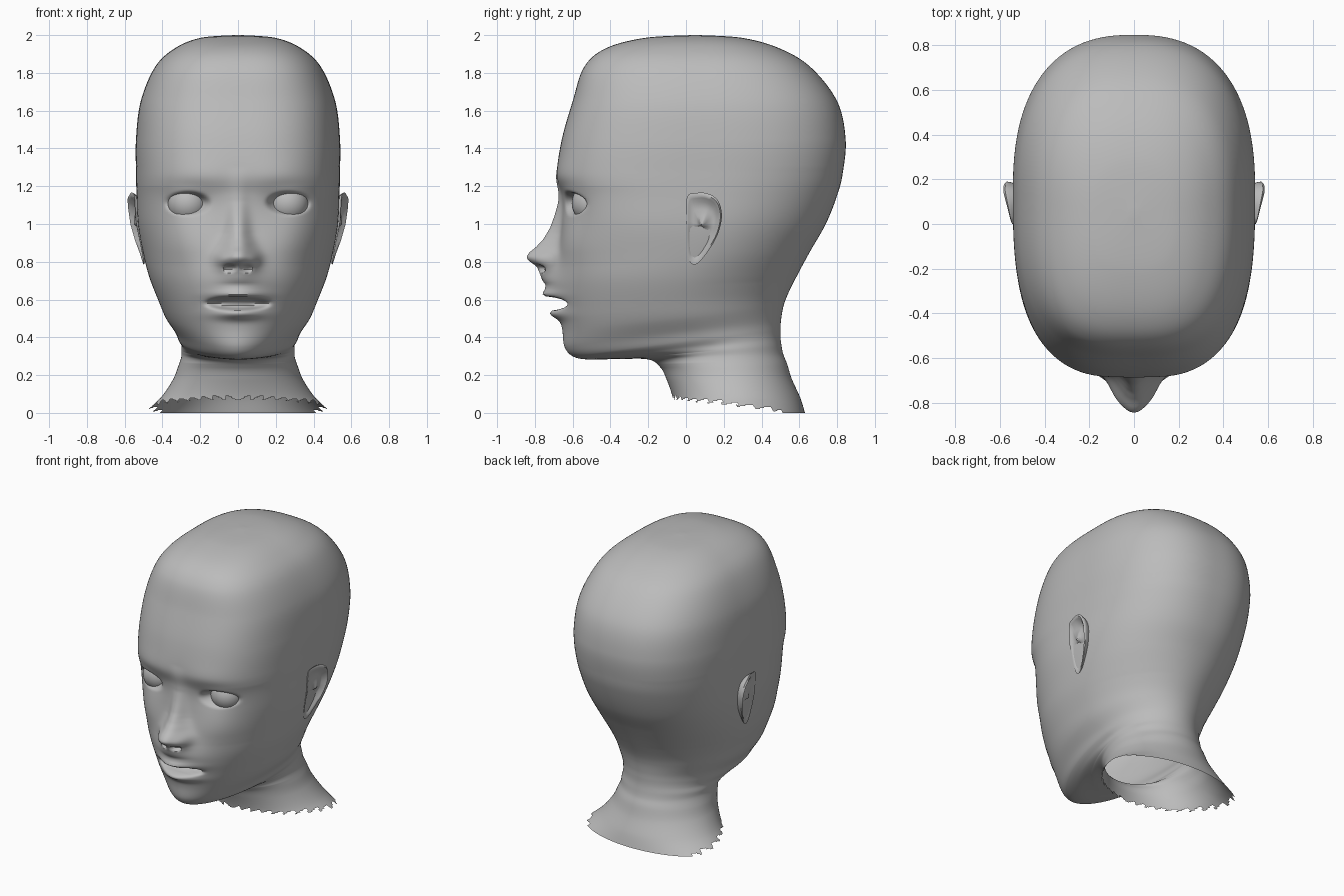
import bpy, bmesh, math
from mathutils import Vector

cube = bpy.data.objects.get("Cube")
if cube:
    bpy.data.objects.remove(cube, do_unlink=True)

grey = bpy.data.materials.new("clay_grey")
grey.use_nodes = True
tone = (0.5, 0.5, 0.5, 1)
grey.diffuse_color = tone
grey.node_tree.nodes["Principled BSDF"].inputs["Base Color"].default_value = tone


def finish(name, bm, angle=40):
    """Turn a bmesh into a smooth-shaded grey object."""
    bmesh.ops.recalc_face_normals(bm, faces=bm.faces)
    mesh = bpy.data.meshes.new(name)
    bm.to_mesh(mesh)
    bm.free()
    mesh.materials.append(grey)
    obj = bpy.data.objects.new(name, mesh)
    bpy.context.collection.objects.link(obj)
    bpy.ops.object.select_all(action="DESELECT")
    obj.select_set(True)
    bpy.context.view_layer.objects.active = obj
    bpy.ops.object.shade_smooth_by_angle(angle=math.radians(angle))
    return obj


def spline(rows, steps):
    """Catmull-Rom samples through a list of rows."""
    pts = [rows[0]] + rows + [rows[-1]]
    out = []
    for i in range(len(rows) - 1):
        a, b, c, d = (Vector(p) for p in pts[i:i + 4])
        for k in range(steps):
            u = k / steps
            out.append(b + (c - a) * u / 2 + (a * 2 - b * 5 + c * 4 - d) * u**2 / 2
                       + (b * 3 - a - c * 3 + d) * u**3 / 2)
    return out + [Vector(rows[-1])]


def ramp(points, v):
    """Linear interpolation of (position, value) pairs."""
    if v <= points[0][0]:
        return points[0][1]
    for (a, p), (b, q) in zip(points, points[1:]):
        if v <= b:
            return p + (q - p) * (v - a) / (b - a)
    return points[-1][1]


def bump(x, z, cx, cz, sx, sz):
    return math.exp(-((x - cx) / sx) ** 2 - ((z - cz) / sz) ** 2)


def pit(x, z, cx, cz, sx, sz):
    """Flat-floored recess with steep walls."""
    return math.exp(-(((x - cx) / sx) ** 2 + ((z - cz) / sz) ** 2) ** 3)


# Tilted sections: front height, back height, front y, back y, half width, widest y
SECTIONS = [
    (0, 0, -.06, .63, .50, .36), (.08, .08, -.07, .605, .41, .30),
    (.17, .18, -.1, .56, .345, .25), (.24, .26, -.135, .535, .315, .22),
    (.283, .31, -.2, .515, .30, .2), (.285, .36, -.36, .505, .30, .18),
    (.283, .4, -.52, .5, .30, .15), (.30, .44, -.60, .5, .315, .1),
    (.35, .49, -.643, .503, .335, .06), (.44, .56, -.655, .515, .383, 0),
    (.55, .63, -.675, .54, .42, -.03), (.7, .74, -.69, .595, .47, -.02),
    (.85, .86, -.68, .66, .505, .03), (1, 1, -.66, .74, .53, .06),
    (1.15, 1.15, -.66, .80, .537, .1), (1.27, 1.27, -.682, .83, .54, .12),
    (1.45, 1.45, -.657, .845, .54, .14), (1.65, 1.65, -.60, .80, .515, .13),
    (1.83, 1.83, -.54, .66, .44, .1), (1.93, 1.93, -.425, .495, .335, .08),
    (1.985, 1.985, -.22, .3, .2, .06), (2, 2, .03, .07, .02, .05)]
FRONT_SQUARENESS = [(.28, 2), (.36, 1.65), (.44, 1.85), (.6, 2.05), (.8, 2.25), (1.2, 2.9), (1.9, 2.9)]
BACK_SQUARENESS = [(.7, 2), (1.3, 2.45), (1.9, 2.5)]
NOSE = [(.68, 0), (.735, .045), (.775, .085), (.805, .14), (.825, .16), (.85, .147), (.88, .115),
        (.92, .085), (.98, .058), (1.05, .037), (1.12, .018), (1.3, 0)]
NOSE_WIDTH = [(.76, .1), (.84, .09), (.95, .06), (1.1, .05)]
EYE_X, EYE_Z = .265, 1.11


def relief(x, z):
    """Forward push of the facial features."""
    ax = abs(x)
    f = ramp(NOSE, z) * math.exp(-(ax / ramp(NOSE_WIDTH, z)) ** 2.3)
    f += .025 * bump(ax, z, .085, .81, .035, .04)         # nostril wings
    f -= .03 * pit(ax, z, .045, .765, .03, .017)          # nostrils
    f += .055 * bump(x, z, 0, .68, .15, .09)              # muzzle
    f += .035 * bump(x, z, 0, .625, .13, .025)            # upper lip
    f += .045 * bump(x, z, 0, .525, .12, .03)             # lower lip
    f -= .085 * pit(x, z, 0, .58, .15, .032)              # open mouth
    f += .008 * bump(ax, z, .22, 1.25, .16, .08)          # brow
    f -= .022 * bump(ax, z, EYE_X - .03, EYE_Z, .12, .09)  # eye socket
    f += .008 * bump(ax, z, EYE_X, EYE_Z + .06, .1, .03)  # upper lid
    f -= .065 * pit(ax, z, EYE_X, EYE_Z, .1, .052)        # lid opening
    f += .012 * bump(ax, z, .3, .9, .12, .12)             # cheek
    return f


# Head and neck in one continuous loft
SEGMENTS = 180
bm = bmesh.new()
rings = []
for low_z, high_z, front, back, width, mid in spline(SECTIONS, 15):
    ring = []
    for k in range(SEGMENTS):
        t = k / SEGMENTS * math.tau
        t -= .5 * math.sin(t)
        s, c = math.sin(t), math.cos(t)
        facing = c > 0
        n = ramp(FRONT_SQUARENESS if facing else BACK_SQUARENESS, high_z)
        r = (abs(s) ** n + abs(c) ** n) ** (-1 / n)
        x = width * s * r
        y = mid - (mid - front if facing else back - mid) * c * r
        z = low_z + (high_z - low_z) * (y - front) / (back - front)
        if facing and .4 < z < 1.5:
            y -= relief(x, z) * min(1, c * 2)
        ring.append(bm.verts.new((x, y, z)))
    rings.append(ring)
for low, high in zip(rings, rings[1:]):
    for k in range(SEGMENTS):
        j = (k + 1) % SEGMENTS
        bm.faces.new((low[k], low[j], high[j], high[k]))
bm.faces.new(rings[-1])


# Ragged, sloping lower edge of the neck
def torn_edge(v):
    turn = math.atan2(v.co.x, .25 - v.co.y)
    tooth = (abs(turn) * 5) % 1
    return .06 - .11 * (v.co.y + .07) + .03 * tooth * (v.co.y < .5)


bmesh.ops.delete(bm, geom=[v for v in bm.verts if v.co.z < torn_edge(v)], context="VERTS")
finish("head_and_neck", bm, 50)

# Eyeballs and ears, one of each per side
EAR_OUTLINE = [(.02, 1.16), (.1, 1.165), (.165, 1.13), (.19, 1.05), (.17, .95), (.12, .86),
               (.06, .79), (.02, .8), (.005, .88), (0, .98), (0, 1.08), (.005, 1.14), (.02, 1.16)]
EAR_DISH = [(.05, .014), (.3, .012), (.5, .004), (.72, .012), (.84, .038), (.93, .048), (1, .04),
            (.97, .02), (.8, -.04)]
for side, label in ((1, "left"), (-1, "right")):
    bm = bmesh.new()
    bmesh.ops.create_uvsphere(bm, u_segments=32, v_segments=20, radius=.11)
    for v in bm.verts:
        v.co += Vector((side * EYE_X, -.495, EYE_Z))
    finish(label + "_eyeball", bm)

    bm = bmesh.new()
    outline = spline(EAR_OUTLINE, 5)[:-1]
    loops = []
    for scale, lift in EAR_DISH:
        loop = []
        for y, z in outline:
            flare = ramp([(0, .25), (.15, 1)], y) * ramp([(.78, .45), (1.1, 1)], z)
            root = ramp([(.78, .49), (1, .53), (1.15, .537)], z)
            spot = (side * (root + lift * flare), .08 + (y - .08) * scale, .99 + (z - .99) * scale)
            loop.append(bm.verts.new(spot))
        loops.append(loop)
    for a, b in zip(loops, loops[1:]):
        for k in range(len(a)):
            j = (k + 1) % len(a)
            bm.faces.new((a[k], a[j], b[j], b[k]))
    bm.faces.new(loops[0])
    finish(label + "_ear", bm, 60)
